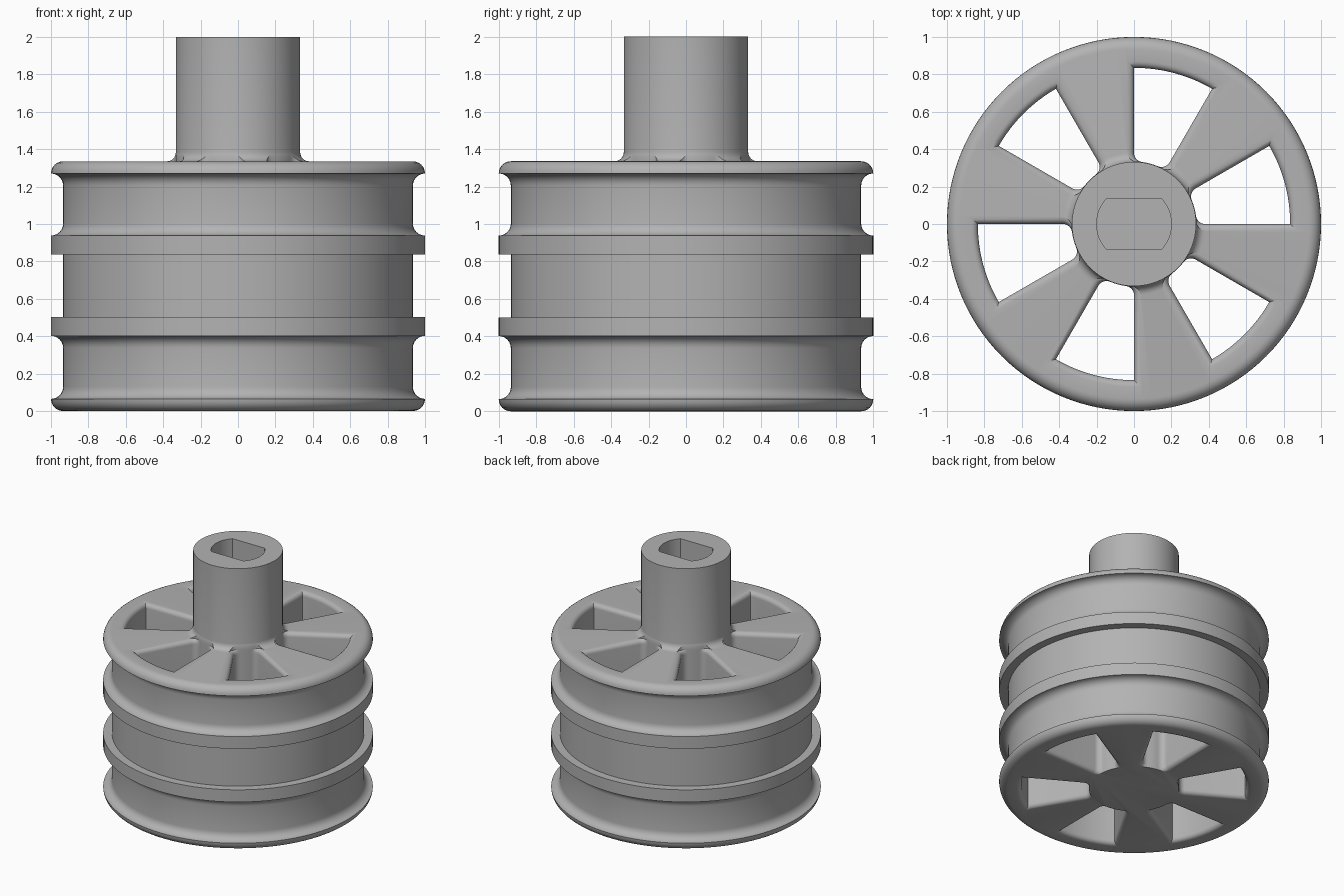
import bpy, bmesh, math

if "Cube" in bpy.data.objects:
    bpy.data.objects.remove(bpy.data.objects["Cube"])

SEG = 128
TOP = 1.335          # height of the drum
HUB = 0.332          # hub radius
grey = bpy.data.materials.new("grey")
grey.diffuse_color = (0.45, 0.45, 0.45, 1)
grey.use_nodes = True
grey.node_tree.nodes["Principled BSDF"].inputs["Base Color"].default_value = grey.diffuse_color


def arc(cr, cz, r, a0, a1, n=6):
    """Arc points in the (radius, height) plane, angles in degrees."""
    return [(cr + r * math.cos(math.radians(a0 + (a1 - a0) * i / n)),
             cz + r * math.sin(math.radians(a0 + (a1 - a0) * i / n)))
            for i in range(n + 1)]


def make_object(name, bm):
    bmesh.ops.recalc_face_normals(bm, faces=bm.faces)
    me = bpy.data.meshes.new(name)
    bm.to_mesh(me)
    bm.free()
    ob = bpy.data.objects.new(name, me)
    bpy.context.collection.objects.link(ob)
    me.materials.append(grey)
    return ob


def add_loft(bm, rings):
    """Closed solid through a stack of equal-length rings."""
    vs = [[bm.verts.new(p) for p in ring] for ring in rings]
    n = len(vs[0])
    for a, b in zip(vs, vs[1:]):
        for i in range(n):
            bm.faces.new((a[i], a[(i + 1) % n], b[(i + 1) % n], b[i]))
    bm.faces.new(vs[0][::-1])
    bm.faces.new(vs[-1])


# Drum and hub: one turned profile with rims, ribs and fillets
f = 0.065
profile = arc(1 - f, f, f, -90, 0)                      # bottom rim
profile += arc(1, 2 * f, f, -90, -180)
profile += arc(1, 0.402 - f, f, 180, 90)                # lower rib
profile += [(1, 0.502), (0.935, 0.502), (0.935, 0.838), (1, 0.838)]
profile += arc(1, 0.938 + f, f, -90, -180)              # upper rib
profile += arc(1, TOP - 2 * f, f, 180, 90)              # top rim
profile += arc(1 - f, TOP - f, f, 0, 90)
profile += arc(HUB + 0.05, TOP + 0.05, 0.05, -90, -180)  # hub root
profile += [(HUB, 2.0)]
bm = bmesh.new()
add_loft(bm, [[(r * math.cos(math.tau * i / SEG), r * math.sin(math.tau * i / SEG), z)
               for i in range(SEG)] for r, z in profile])
wheel = make_object("spoked_drum", bm)


def opening_outline(d):
    """Wedge opening about +x, widened by d at the sides and the rim."""
    h, rin, rout, rc = math.radians(15), HUB + 0.002, 0.835 + d, 0.05
    u = (math.cos(h), math.sin(h))
    n = (-math.sin(h), math.cos(h))
    t = math.sqrt((rin + rc) ** 2 - (d - rc) ** 2)
    cx, cy = t * u[0] + (d - rc) * n[0], t * u[1] + (d - rc) * n[1]
    mid = math.atan2(cy, cx)
    half = [(rin * math.cos(mid * k / 4), rin * math.sin(mid * k / 4)) for k in range(4)]
    a0, a1 = mid + math.pi, math.atan2(n[1], n[0])
    half += [(cx + rc * math.cos(a0 + (a1 - a0) * k / 6),
              cy + rc * math.sin(a0 + (a1 - a0) * k / 6)) for k in range(7)]
    t = math.sqrt(rout ** 2 - d ** 2)
    end = math.atan2(t * u[1] + d * n[1], t * u[0] + d * n[0])
    half += [(rout * math.cos(end * (1 - k / 6)), rout * math.sin(end * (1 - k / 6)))
             for k in range(7)]
    return half + [(x, -y) for x, y in half[-2:0:-1]]


# Six wedge openings with rounded edges, and a double-flat blind bore
e = 0.035
steps = [math.radians(90 * k / 5) for k in range(6)]
low = [(e - e * math.sin(a), e - e * math.cos(a)) for a in steps]
layers = [(e, -0.1)] + low + [(d, TOP - z) for d, z in reversed(low)] + [(e, 1.5)]
bm = bmesh.new()
for k in range(6):
    a = math.radians(15 + 60 * k)
    c, s = math.cos(a), math.sin(a)
    add_loft(bm, [[(x * c - y * s, x * s + y * c, z) for x, y in opening_outline(d)]
                  for d, z in layers])
flat = math.asin(0.137 / 0.2)
side = [(0.2 * math.cos(flat * k / 6), 0.2 * math.sin(flat * k / 6)) for k in range(-6, 7)]
bore = side + [(-x, -y) for x, y in side]
add_loft(bm, [[(x, y, z) for x, y in bore] for z in (1.0, 2.1)])
cutter = make_object("opening_cutter", bm)
cutter.hide_render = True

# Cut the openings and finish the shading
mod = wheel.modifiers.new("openings", "BOOLEAN")
mod.operation, mod.solver, mod.object = "DIFFERENCE", "EXACT", cutter
bpy.context.view_layer.objects.active = wheel
wheel.select_set(True)
bpy.ops.object.modifier_apply(modifier=mod.name)
bpy.data.objects.remove(cutter)
bpy.ops.object.shade_smooth_by_angle(angle=math.radians(30))
